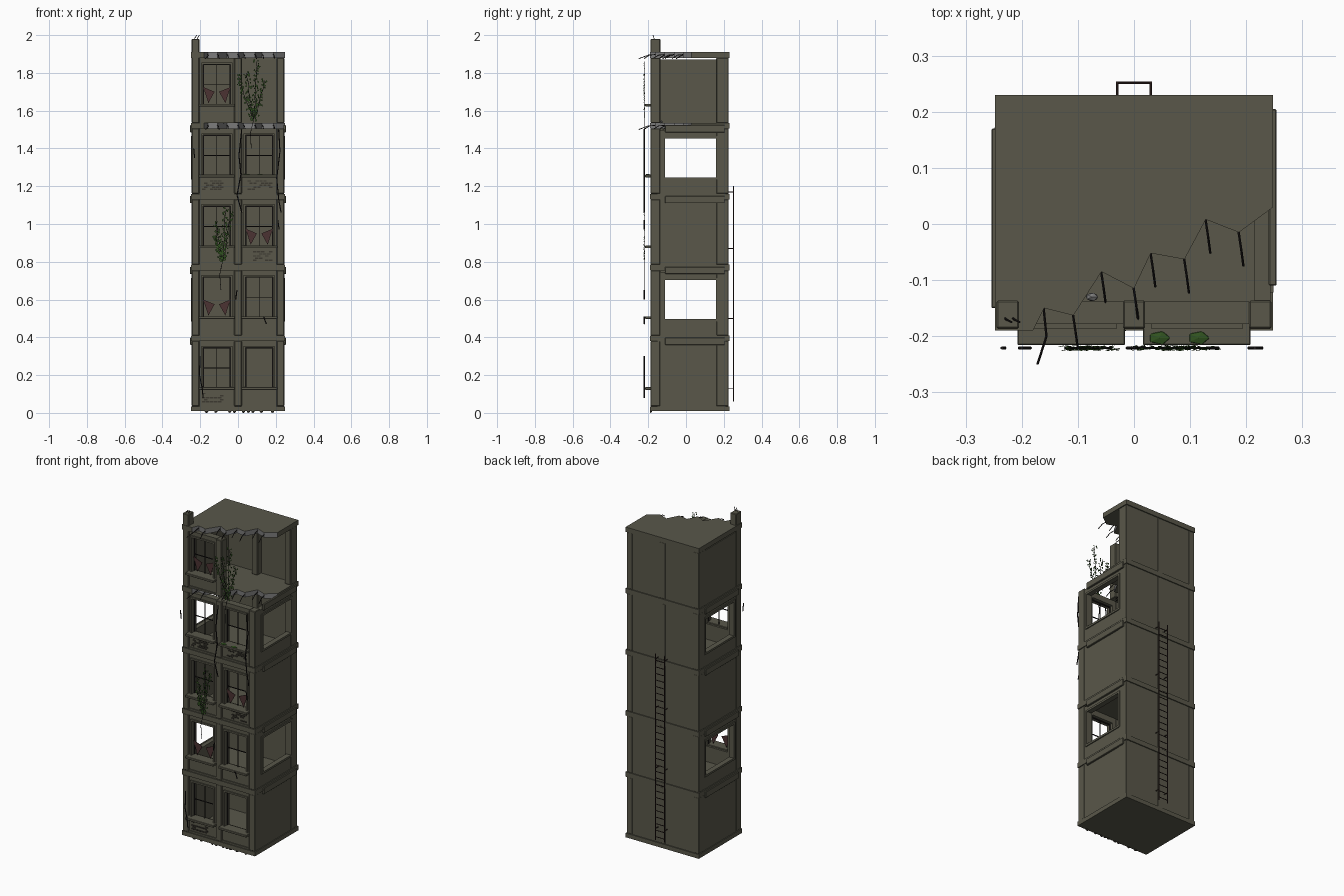
import bpy, bmesh, random
from mathutils import Vector, Matrix

random.seed(4)
old = bpy.data.objects.get("Cube")
if old:
    bpy.data.objects.remove(old, do_unlink=True)


def material(name, *rgb):
    m = bpy.data.materials.new(name)
    m.use_nodes = True
    m.diffuse_color = (*rgb, 1)
    m.node_tree.nodes["Principled BSDF"].inputs["Base Color"].default_value = (*rgb, 1)
    return m


WALL = material("olive wall", .1, .096, .068)
GREY = material("broken concrete", .2, .2, .2)
DARK = material("dark metal", .012, .01, .01)
RUST = material("rusty iron", .035, .018, .016)
CLOTH = material("maroon cloth", .07, .032, .032)
LEAF = material("leaf green", .03, .085, .014)
BRICK = material("exposed brick", .045, .04, .03)


def finish(bm, name, *mats):
    bmesh.ops.recalc_face_normals(bm, faces=bm.faces)
    mesh = bpy.data.meshes.new(name)
    bm.to_mesh(mesh)
    bm.free()
    for m in mats:
        mesh.materials.append(m)
    ob = bpy.data.objects.new(name, mesh)
    bpy.context.collection.objects.link(ob)
    return ob


def boxes(name, mat, items, bevel=0):
    """One object from (x0, x1, y0, y1, z0, z1) boxes."""
    bm = bmesh.new()
    for x0, x1, y0, y1, z0, z1 in items:
        mid = Vector((x0 + x1, y0 + y1, z0 + z1)) / 2
        size = Matrix.Diagonal((x1 - x0, y1 - y0, z1 - z0, 1))
        bmesh.ops.create_cube(bm, matrix=Matrix.Translation(mid) @ size)
    ob = finish(bm, name, mat)
    if bevel:
        ob.modifiers.new("bevel", "BEVEL").width = bevel
    return ob


def rods(name, mat, paths, r):
    """Thin bars following each list of points."""
    bm = bmesh.new()
    for path in paths:
        for a, b in zip(path, path[1:]):
            a, b = Vector(a), Vector(b)
            turn = (b - a).to_track_quat('Z', 'Y').to_matrix().to_4x4()
            bmesh.ops.create_cone(bm, cap_ends=True, segments=5, radius1=r, radius2=r,
                                  depth=(b - a).length,
                                  matrix=Matrix.Translation((a + b) / 2) @ turn)
    return finish(bm, name, mat)


def plate(bm, pts, thick):
    """Extruded outline; returns the side faces in outline order."""
    low = [bm.verts.new(p) for p in pts]
    high = [bm.verts.new(Vector(p) + Vector(thick)) for p in pts]
    bm.faces.new(low)
    bm.faces.new(high)
    n = len(pts)
    return [bm.faces.new((low[i], low[(i + 1) % n], high[(i + 1) % n], high[i]))
            for i in range(n)]


STEP, H = .375, .345
floors = [.035 + STEP * k for k in range(5)]
FRONT, BACK, SIDE = -.187, .226, .245

# Whole floor slabs and side ledges
boxes("floor_slabs", WALL, [(-.248, .248, -.19, .23, f - (.026 if k == 0 else .03), f)
                            for k, f in enumerate(floors[:4])])
boxes("side_ledges", WALL, [(min(s * .24, s * .254), max(s * .24, s * .254),
                             -.15 if s < 0 else -.11, .17 if s < 0 else .205, f - .05, f - .012)
                            for f in floors[1:] for s in (-1, 1)], .002)

# Broken slab and roof: torn front corner with bent bars
torn = [(-.18, -.19), (-.16, -.15), (-.108, -.163), (-.058, -.085), (0, -.115),
        (.03, -.052), (.09, -.063), (.128, .008), (.187, -.015), (.248, .03)]
outline = torn + [(.248, .23), (-.248, .23), (-.248, -.19)]
for name, z in (("torn_floor", floors[4]), ("torn_roof", floors[4] + STEP)):
    bm = bmesh.new()
    sides = plate(bm, [(x, y, z - .03) for x, y in outline], (0, 0, .03))
    for face in sides[:len(torn) - 1]:
        face.material_index = 1
    finish(bm, name, WALL, GREY)
    bars = []
    for i, (x, y) in enumerate(torn[1:-1]):
        reach = .1 if i == 0 else .06
        bars.append([(x - .002, y + .01, z - .012), (x + .004, y - reach / 2, z - .016),
                     (x + (.008 if i else -.012), y - reach, z - .035)])
    rods(name + "_bars", DARK, bars, .0022)

# Columns: three along the front, three along the back
cols = []
for k, f in enumerate(floors):
    for x in (-.225, 0, .225):
        w = .02
        if k < 4 or x < .1:
            top = 1.98 if k == 4 and x < -.1 else f + H
            cols.append((x - w, x + w, FRONT, -.136, f, top))
        cols.append((x - w, x + w, .16, BACK, f, f + H))
boxes("columns", WALL, cols, .003)
rods("column_bars", DARK, [[(x, -.165, 1.97), (x + .004, -.17, 1.985), (x + .014, -.175, 2)]
                           for x in (-.232, -.218)], .002)

# Back and side walls
boxes("back_wall", WALL, [(-.242, .242, .2, BACK - .002, f, f + H) for f in floors])
walls = []
for k, f in enumerate(floors):
    for s in (-1, 1):
        if k == 4 and s > 0:
            continue
        x0, x1 = sorted((s * .215, s * .243))
        top = f + H - (.009 if k in (1, 3, 4) else 0)
        if k in (1, 3):
            walls += [(x0, x1, -.15, .21, f, f + .085), (x0, x1, -.15, .21, f + .295, top),
                      (x0, x1, -.15, -.11, f + .085, f + .295),
                      (x0, x1, .16, .21, f + .085, f + .295)]
        else:
            walls.append((x0, x1, -.15, .21, f, top))
boxes("side_walls", WALL, walls)
frames = []
for f in (floors[1], floors[3]):
    for s in (-1, 1):
        x0, x1 = sorted((s * .24, s * .249))
        frames += [(x0, x1, -.122, .172, f + .075, f + .087),
                   (x0, x1, -.122, .172, f + .293, f + .305),
                   (x0, x1, -.122, -.11, f + .087, f + .293),
                   (x0, x1, .16, .172, f + .087, f + .293)]
boxes("side_window_frames", WALL, frames)

# Front bays: apron, lintel, jambs, raised frame, sill and glazing bars
bays, trim, sills, glazing = [], [], [], []
for k, f in enumerate(floors):
    for c in (-.112, .112):
        if k == 4 and c > 0:
            continue
        l, r, wl, wr, b, t = c - .093, c + .093, c - .072, c + .072, f + .095, f + .31
        bays += [(l, r, -.178, -.138, f, b), (l, r, -.178, -.138, t, f + H),
                 (l, wl, -.178, -.138, b, t), (wr, r, -.178, -.138, b, t)]
        trim += [(wl - .01, wl, -.186, -.17, b, t + .01), (wr, wr + .01, -.186, -.17, b, t + .01),
                 (wl, wr, -.186, -.17, t, t + .01), (l, r, -.184, -.17, f, f + .01)]
        sills.append((c - .096, c + .096, -.216, -.15, b - .008, b + .006))
        if (k, c > 0) not in ((0, True), (1, False)):
            glazing += [(c - .002, c + .002, -.163, -.158, b, t),
                        (wl, wr, -.163, -.158, f + .2, f + .204)]
        glazing += [(wl, wl + .004, -.164, -.156, b, t), (wr - .004, wr, -.164, -.156, b, t),
                    (wl, wr, -.164, -.156, t - .004, t)]
boxes("front_bays", WALL, bays)
boxes("window_trim", WALL, trim)
boxes("window_sills", WALL, sills, .002)
boxes("glazing_bars", DARK, glazing)

# Torn curtains
bm = bmesh.new()
for k, c in ((1, -.112), (2, .112), (4, -.112)):
    z = floors[k] + .1
    for s in (-1, 1):
        plate(bm, [(c + s * .072, -.17, z + .09), (c + s * .012, -.17, z + .065),
                   (c + s * .045, -.17, z + .005)], (0, .003, 0))
finish(bm, "torn_curtains", CLOTH)
boxes("fallen_curtain_rail", CLOTH, [(-.172, -.038, -.181, -.175, floors[4] + .31,
                                     floors[4] + .316)])

# Patches of bare brick on the aprons
bricks = []
for k, x0, x1 in ((0, -.19, -.07), (2, .08, .19), (3, -.19, -.07), (3, .05, .19)):
    for row in range(5):
        x = x0 + (row % 2) * .01
        while x < x1 - .02:
            if random.random() < .6:
                z = floors[k] + .02 + row * .011
                bricks.append((x, x + .018, -.183, -.176, z, z + .007))
            x += .021
boxes("bare_bricks", BRICK, bricks)

# Hanging cables and small cracks
Y = -.221
cables = [[(.02, 1.5), (.005, 1.36), (.015, 1.26), (-.005, 1.15), (.02, 1.06)],
          [(.215, 1.5), (.222, 1.38), (.205, 1.24), (.215, 1.13), (.228, 1.06)],
          [(-.2, .3), (-.204, .2), (-.19, .13), (-.185, .08)],
          [(-.005, .65), (-.012, .6)], [(-.235, 1.4), (-.23, 1.35)],
          [(.21, 1.02), (.218, .97)], [(.135, .51), (.15, .47)]]
rods("hanging_cables", DARK, [[(x, Y, z) for x, z in c] for c in cables], .0032)

# Climbing plants: stems fanning out from a root, diamond leaves along them
plants = [((.07, 1.4), (.085, 1.56), [(0, 1.78), (.045, 1.8), (.1, 1.86), (.14, 1.76)]),
          ((-.09, .65), (-.08, .81), [(-.115, 1.0), (-.065, 1.08), (-.04, 1.06), (-.12, .93)])]
stems, bm = [], bmesh.new()
for root, base, tips in plants:
    mid = ((root[0] + base[0]) / 2 - .012, (root[1] + base[1]) / 2)
    stems.append([(x, Y, z) for x, z in (root, mid, base)])
    for tip in tips:
        pts = []
        for i in range(13):
            u = i / 12
            x = base[0] + (tip[0] - base[0]) * u ** .8 + random.uniform(-.004, .004)
            z = base[1] + (tip[1] - base[1]) * u
            pts.append((x, Y, z))
            for _ in range(4):
                p = Vector((x + random.uniform(-.014, .014), Y + random.uniform(-.004, .004),
                            z + random.uniform(-.012, .012)))
                s = random.uniform(.005, .008)
                d = Vector((random.uniform(-1, 1), random.uniform(-.3, .3), 1)).normalized() * s
                w = Vector((d.z, 0, -d.x)) * .7
                bm.faces.new([bm.verts.new(q) for q in (p - d, p + w, p + d, p - w)])
        stems.append(pts)
finish(bm, "plant_leaves", LEAF)
rods("plant_stems", DARK, stems, .0016)

# Moss on sills and loose rubble


def lumps(name, mat, items):
    bm = bmesh.new()
    for pos, size in items:
        bmesh.ops.create_icosphere(bm, subdivisions=1, radius=1,
                                   matrix=Matrix.Translation(pos) @ Matrix.Diagonal((*size, 1)))
    return finish(bm, name, mat)


lumps("sill_moss", LEAF, [((x, -.203, floors[3] + .1), (.021, .013, .006))
                          for x in (.045, .115)])
lumps("loose_stone", GREY, [((-.075, -.13, floors[4] + .006), (.012, .008, .008))])
lumps("ground_rubble", BRICK, [((random.uniform(-.2, .2), -.186, .007), (.01, .006, .007))
                               for _ in range(10)])

# Ladder on the back
rails = [[(x, .252, .06), (x, .252, 1.2)] for x in (-.03, .03)]
rungs = [[(-.03, .252, .08 + .04 * i), (.03, .252, .08 + .04 * i)] for i in range(28)]
stays = [[(x, .22, z), (x, .252, z)] for x in (-.03, .03) for z in (.13, .5, .87, 1.17)]
rods("back_ladder", RUST, rails + rungs + stays, .0025)
